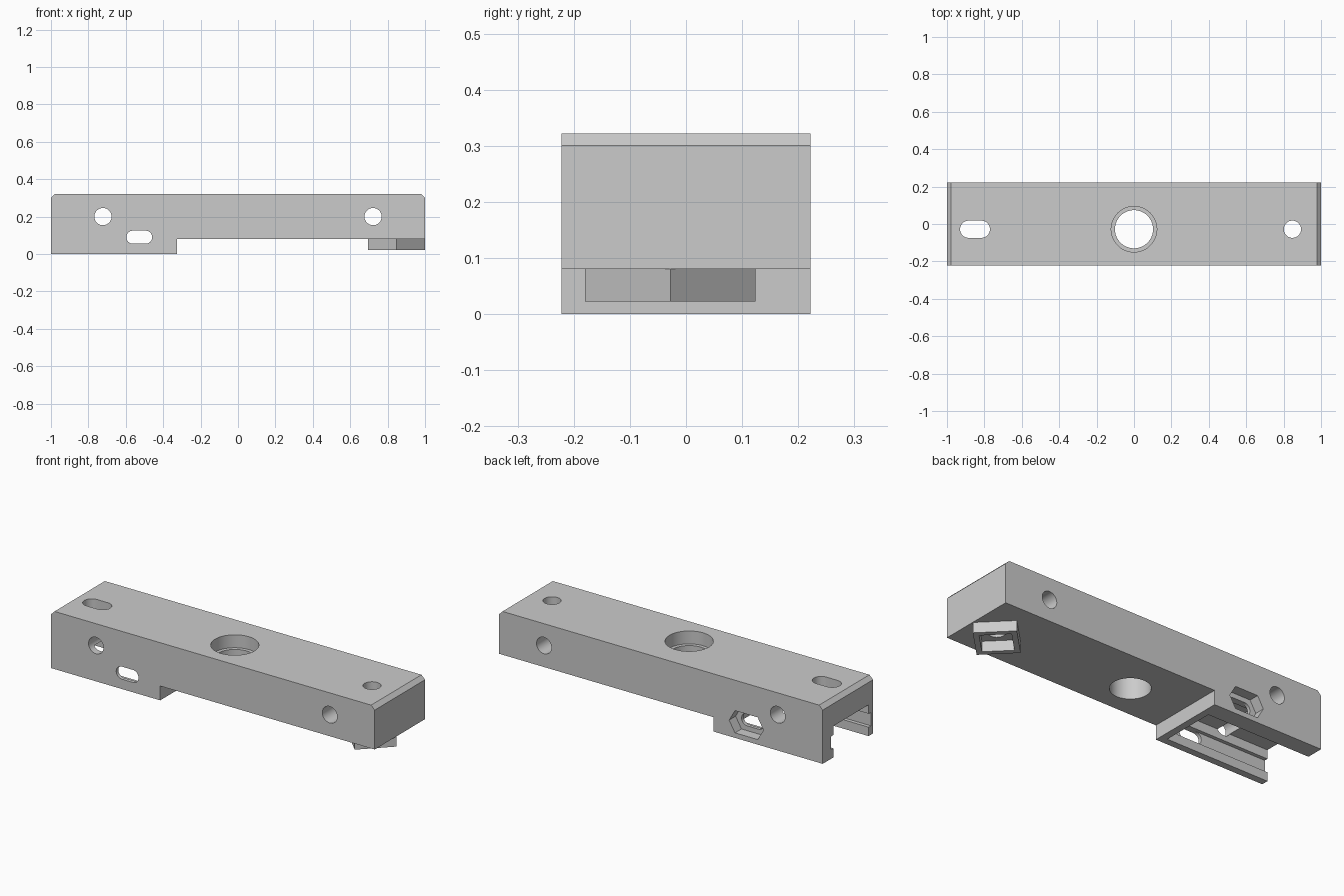
import bpy, bmesh, math
from mathutils import Vector

cube = bpy.data.objects.get("Cube")
if cube:
    bpy.data.objects.remove(cube)

grey = bpy.data.materials.new("light_grey")
grey.use_nodes = True
grey.diffuse_color = (0.6, 0.6, 0.6, 1)
grey.node_tree.nodes["Principled BSDF"].inputs["Base Color"].default_value = (0.6, 0.6, 0.6, 1)

CY = -0.028          # centre line of the holes and pockets
HALF = 0.222         # half depth of the bar
UNDER = 0.08         # underside of the raised part


def prism(name, outline, axis, lo, hi):
    """Extrude a 2D outline along an axis: x uses (y, z), y uses (x, z), z uses (x, y)."""
    place = {"x": lambda a, b, t: (t, a, b),
             "y": lambda a, b, t: (a, t, b),
             "z": lambda a, b, t: (a, b, t)}[axis]
    bm = bmesh.new()
    face = bm.faces.new([bm.verts.new(place(a, b, lo)) for a, b in outline])
    new = bmesh.ops.extrude_face_region(bm, geom=[face])["geom"]
    shift = Vector(place(0, 0, hi - lo))
    bmesh.ops.translate(bm, vec=shift, verts=[v for v in new if isinstance(v, bmesh.types.BMVert)])
    bmesh.ops.recalc_face_normals(bm, faces=bm.faces)
    mesh = bpy.data.meshes.new(name)
    bm.to_mesh(mesh)
    bm.free()
    mesh.materials.append(grey)
    obj = bpy.data.objects.new(name, mesh)
    bpy.context.collection.objects.link(obj)
    return obj


def rounded(a, b, r, half_length=0.0, steps=24):
    """Circle, or a slot stretched along the first coordinate."""
    pts = []
    for side in (1, -1):
        start = -math.pi / 2 if side > 0 else math.pi / 2
        for i in range(steps + 1):
            if half_length == 0 and i == steps:
                continue
            t = start + math.pi * i / steps
            pts.append((a + side * half_length + r * math.cos(t), b + r * math.sin(t)))
    return pts


def rect(a0, a1, b0, b1):
    return [(a0, b0), (a1, b0), (a1, b1), (a0, b1)]


def diamond(a, b, r):
    return [(a + r, b), (a, b + r), (a - r, b), (a, b - r)]


def activate(obj):
    bpy.ops.object.select_all(action="DESELECT")
    obj.select_set(True)
    bpy.context.view_layer.objects.active = obj


def cut(obj, cutter):
    cutter.hide_render = True
    mod = obj.modifiers.new("cut", "BOOLEAN")
    mod.operation = "DIFFERENCE"
    mod.solver = "EXACT"
    mod.object = cutter
    activate(obj)
    bpy.ops.object.modifier_apply(modifier=mod.name)
    bpy.data.objects.remove(cutter)


# Main bar: chamfered ends and a deeper block at one end
bar = prism("bar", [(-1, 0), (-0.325, 0), (-0.325, UNDER), (1, UNDER), (1, 0.3),
                    (0.978, 0.322), (-0.978, 0.322), (-1, 0.3)], "y", -HALF, HALF)

# Open pocket under the deep block, with a groove along each wall
w, g = 0.155, 0.02
right_side = [(w, -0.1), (w, 0.05), (w + g, 0.05), (w + g, 0.125), (w, 0.125), (w, 0.175)]
pocket = [(CY + y, z) for y, z in right_side] + [(CY - y, z) for y, z in reversed(right_side)]
cut(bar, prism("pocket_cutter", pocket, "x", -1.1, -0.365))

# Central hole with a stepped counterbore
cut(bar, prism("centre_hole_cutter", rounded(0, CY, 0.102, steps=32), "z", -0.1, 0.5))
cut(bar, prism("counterbore_cutter", rounded(0, CY, 0.122, steps=32), "z", 0.25, 0.5))

# Vertical end hole and end slot
cut(bar, prism("end_hole_cutter", rounded(0.847, CY, 0.046), "z", -0.1, 0.5))
cut(bar, prism("end_slot_cutter", rounded(-0.85, CY, 0.046, 0.034), "z", -0.1, 0.5))

# Cross holes through the sides
for x in (-0.722, 0.722):
    cut(bar, prism("cross_hole_cutter", rounded(x, 0.2, 0.046), "y", -0.5, 0.5))

# Side slot with a stretched hexagonal recess at the back
cut(bar, prism("side_slot_cutter", rounded(-0.528, 0.09, 0.035, 0.034), "y", -0.5, 0.5))
hexagon = [(-0.528 + sx * a, 0.09 + b) for sx, a, b in
           ((1, 0.07, -0.062), (1, 0.106, 0), (1, 0.07, 0.062),
            (-1, 0.07, 0.062), (-1, 0.106, 0), (-1, 0.07, -0.062))]
cut(bar, prism("hex_recess_cutter", hexagon, "y", 0.165, 0.5))

# Square nut holder turned on its corner below the far end
holder = prism("nut_holder", diamond(0.847, CY, 0.152), "z", 0.022, UNDER)
cut(holder, prism("nut_cutter", diamond(0.847, CY, 0.112), "z", -0.1, 0.2))

for part in (bar, holder):
    activate(part)
    bpy.ops.object.shade_smooth_by_angle(angle=math.radians(30))
